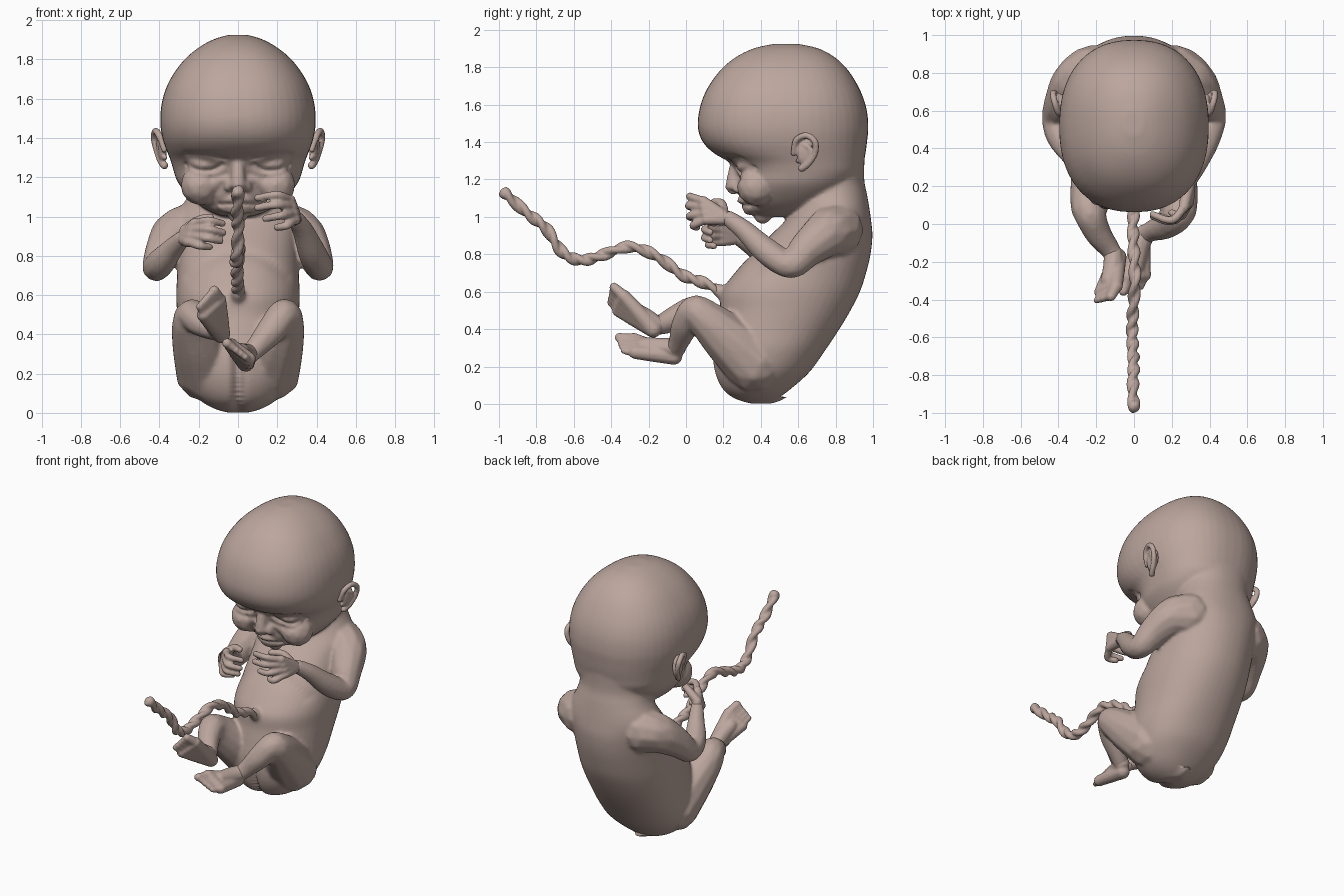
import bpy, bmesh, math
from mathutils import Vector, Matrix

skin = bpy.data.materials.new("skin")
skin.diffuse_color = (0.50, 0.38, 0.34, 1)


def dense(pts, n=6):
    """Catmull-Rom interpolation of tuples of any length."""
    p = [pts[0]] + list(pts) + [pts[-1]]
    out = []
    for i in range(1, len(p) - 2):
        for k in range(n):
            t = k / n
            out.append(tuple(0.5 * (2 * b + (c - a) * t + (2 * a - 5 * b + 4 * c - d) * t * t
                                    + (3 * b - a - 3 * c + d) * t ** 3)
                             for a, b, c, d in zip(*p[i - 1:i + 3])))
    return out + [tuple(pts[-1])]


def loft(bm, rows, e=2.3, seg=48):
    """Stack of rounded slices given as (z, front y, back y, half width)."""
    rings = []
    for z, yf, yb, w in dense(rows, 5):
        ring = []
        for k in range(seg):
            t = 2 * math.pi * k / seg
            c, s = math.cos(t), math.sin(t)
            x = w * math.copysign(abs(c) ** (2 / e), c)
            y = (yf + yb) / 2 + (yb - yf) / 2 * math.copysign(abs(s) ** (2 / e), s)
            ring.append(bm.verts.new((x, y, z)))
        rings.append(ring)
    for a, b in zip(rings, rings[1:]):
        for k in range(seg):
            j = (k + 1) % seg
            bm.faces.new((a[k], a[j], b[j], b[k]))
    bm.faces.new(rings[0][::-1])
    bm.faces.new(rings[-1])


def ball(bm, x, y, z, r, scale=(1, 1, 1)):
    m = Matrix.Translation((x, y, z)) @ Matrix.Diagonal((*scale, 1))
    bmesh.ops.create_icosphere(bm, subdivisions=2, radius=r, matrix=m)


def limb(bm, pts, n=7):
    """Soft tube of overlapping balls along (x, y, z, radius) points."""
    for p in dense(pts, n):
        ball(bm, *p)


def both(pts):
    return [pts, [(-p[0], *p[1:]) for p in pts]]


def fuse(name, bm, voxel, smooth):
    """Merge the overlapping pieces into one smooth skin."""
    me = bpy.data.meshes.new(name)
    bm.to_mesh(me)
    bm.free()
    ob = bpy.data.objects.new(name, me)
    bpy.context.collection.objects.link(ob)
    m = ob.modifiers.new("fuse", 'REMESH')
    m.mode, m.voxel_size = 'VOXEL', voxel
    s = ob.modifiers.new("soften", 'SMOOTH')
    s.factor, s.iterations = 0.5, smooth
    dg = bpy.context.evaluated_depsgraph_get()
    new = bpy.data.meshes.new_from_object(ob.evaluated_get(dg))
    ob.modifiers.clear()
    ob.data = new
    new.materials.clear()
    new.materials.append(skin)
    new.polygons.foreach_set("use_smooth", [True] * len(new.polygons))
    return ob


def crease(ob, pts, depth, r):
    """Press a soft line (x, z) into the front of the body."""
    line = dense(pts, 6)
    lo = [min(p[i] for p in line) - 3 * r for i in (0, 1)]
    hi = [max(p[i] for p in line) + 3 * r for i in (0, 1)]
    for v in ob.data.vertices:
        x, y, z = v.co
        if 0.05 < y < 0.5 and lo[0] < x < hi[0] and lo[1] < z < hi[1]:
            d2 = min((x - a) ** 2 + (z - b) ** 2 for a, b in line)
            v.co.y += depth * math.exp(-d2 / (r * r))


# head, neck and torso
bm = bmesh.new()
loft(bm, [(1.0, .42, .60, .07), (1.02, .36, .68, .13), (1.06, .325, .76, .20), (1.12, .29, .84, .265),
          (1.18, .275, .90, .31), (1.24, .27, .94, .33), (1.29, .235, .95, .345), (1.34, .15, .96, .365),
          (1.40, .09, .968, .385), (1.48, .063, .975, .396), (1.58, .073, .965, .388),
          (1.68, .11, .93, .355), (1.78, .18, .87, .29), (1.85, .26, .80, .215),
          (1.90, .36, .71, .13), (1.925, .47, .60, .05)])
loft(bm, [(.002, .33, .43, .06), (.03, .25, .49, .14), (.08, .19, .56, .21), (.17, .15, .66, .27),
          (.28, .14, .74, .30), (.40, .16, .82, .305), (.50, .18, .88, .31), (.60, .19, .93, .315),
          (.70, .26, .963, .31), (.80, .35, .987, .305), (.90, .45, .997, .305), (.98, .53, .99, .31),
          (1.05, .58, .98, .285), (1.12, .60, .968, .25), (1.2, .58, .953, .235), (1.32, .58, .955, .25)],
     e=2.15)

# face: nose, lips, chin, cheeks, eyelids
limb(bm, [(0, .275, 1.30, .035), (0, .255, 1.22, .036), (0, .25, 1.16, .042)])
limb(bm, [(-.09, .36, 1.065, .025), (0, .305, 1.085, .034), (.09, .36, 1.065, .025)])
limb(bm, [(-.07, .36, 1.045, .025), (0, .335, 1.04, .032), (.07, .36, 1.045, .025)])
ball(bm, 0, .41, 1.01, .05)
for s in (-1, 1):
    ball(bm, s * .043, .275, 1.155, .032)
    ball(bm, s * .19, .375, 1.16, .105)
    ball(bm, s * .165, .345, 1.265, .085, (1.1, .9, .8))

# arms
shoulder = [(.22, .80, .93, .15), (.31, .75, .91, .128), (.375, .65, .83, .10), (.415, .56, .745, .075)]
arm_l = shoulder + [(.38, .44, .81, .074), (.33, .31, .93, .056), (.29, .23, .99, .045)]
arm_r = both(shoulder)[1] + [(-.39, .46, .77, .074), (-.33, .36, .84, .056), (-.28, .28, .89, .044)]
# legs
thigh = [(.16, .36, .22, .165), (.20, .23, .34, .14), (.235, .11, .45, .105), (.23, .045, .495, .085)]
leg_l = thigh + [(.17, -.005, .42, .076), (.10, -.035, .34, .058), (.05, -.06, .29, .05)]
leg_r = both(thigh)[1] + [(-.19, -.05, .46, .072), (-.13, -.13, .425, .056), (-.10, -.18, .42, .05)]
for part in (arm_l, arm_r, leg_l, leg_r):
    limb(bm, part)
# navel root
limb(bm, [(0, .24, .57, .055), (0, .17, .61, .035)])
body = fuse("body", bm, 0.0105, 8)

# eyelid slits, brow folds, mouth, nostrils, ribs and cleft
for s in (-1, 1):
    crease(body, [(s * .08, 1.265), (s * .13, 1.238), (s * .20, 1.238), (s * .26, 1.265)], .018, .012)
    crease(body, [(s * .07, 1.295), (s * .15, 1.315), (s * .26, 1.32)], .014, .014)
    crease(body, [(s * .06, 1.215), (s * .14, 1.195), (s * .22, 1.205)], .008, .014)
    crease(body, [(s * .075, 1.16), (s * .115, 1.11), (s * .12, 1.06)], .012, .018)
    crease(body, [(s * .02, 1.135), (s * .03, 1.135)], .02, .012)
    crease(body, [(s * .02, .82), (s * .14, .78), (s * .25, .70)], .012, .03)
crease(body, [(-.09, 1.062), (0, 1.065), (.09, 1.062)], .02, .011)
crease(body, [(0, .02), (0, .15), (0, .27)], .04, .03)
body.data.update()


def digits(bm, root, first, last, bends, tips, r_palm, r):
    """Palm or sole fanning out from the root, ending in fingers or toes."""
    a, b, n = Vector(first), Vector(last), len(tips)
    for i, (bend, tip) in enumerate(zip(bends, tips)):
        k = a.lerp(b, i / (n - 1))
        limb(bm, [(*root, r_palm * 1.1), (*Vector(root).lerp(k, .5), r_palm), (*k, r_palm * .85)], 6)
        rr = r[i] if isinstance(r, list) else r
        limb(bm, [(*k, rr * 1.1), (*bend, rr), (*tip, rr * .9)], 6)


# hands
bm = bmesh.new()
digits(bm, (.29, .22, .99), (.265, .09, 1.085), (.29, .11, .985),
       [(.20, .02, 1.11), (.20, .015, 1.06), (.22, .02, 1.005), (.25, .04, .955)],
       [(.10, .05, 1.095), (.10, .04, 1.045), (.14, .04, .99), (.20, .06, .945)], .034, .022)
limb(bm, [(.27, .20, 1.02, .03), (.21, .19, 1.07, .026), (.15, .15, 1.08, .021)])
digits(bm, (-.28, .28, .89), (-.22, .19, .965), (-.25, .19, .87),
       [(-.15, .12, .98), (-.15, .10, .935), (-.16, .10, .89), (-.20, .12, .852)],
       [(-.08, .15, .965), (-.075, .13, .918), (-.09, .13, .875), (-.145, .15, .845)], .034, .021)
limb(bm, [(-.27, .26, .93, .03), (-.20, .25, .98, .026), (-.14, .22, .995, .021)])
fuse("hands", bm, 0.008, 3)


# feet
def foot(bm, heel, first, last, ahead, up):
    a, b, f, u = Vector(first), Vector(last), Vector(ahead), Vector(up)
    ks = [a.lerp(b, i / 4) for i in range(5)]
    digits(bm, heel, a, b, [k + f * .6 + u * .3 for k in ks],
           [k + f * (1.1 - .05 * i) + u for i, k in enumerate(ks)],
           .043, [.029, .023, .022, .021, .019])


bm = bmesh.new()
foot(bm, (.04, -.065, .255), (-.035, -.28, .345), (.055, -.27, .275), (-.01, -.06, 0), (-.01, -.01, .01))
limb(bm, [(.06, -.05, .30, .052), (.03, -.12, .30, .055), (.01, -.22, .31, .048)])
foot(bm, (-.085, -.175, .40), (-.095, -.33, .575), (-.175, -.36, .50), (-.015, -.04, .035), (-.01, -.01, .01))
limb(bm, [(-.11, -.16, .42, .052), (-.11, -.22, .46, .055), (-.13, -.30, .51, .048)])
fuse("feet", bm, 0.008, 3)

# ears: rim, inner fold, bowl and lobe
bm = bmesh.new()
for s in (-1, 1):
    rim = [(.375, .575, 1.34, .016), (.40, .59, 1.41, .018), (.42, .645, 1.435, .018),
           (.428, .69, 1.40, .018), (.415, .69, 1.34, .017), (.395, .655, 1.285, .018),
           (.375, .62, 1.26, .021)]
    fold = [(.395, .625, 1.39, .012), (.408, .66, 1.365, .013), (.392, .645, 1.31, .013),
            (.372, .60, 1.30, .014)]
    for pts in (rim, fold):
        limb(bm, [(s * p[0], *p[1:]) for p in pts], 6)
    ball(bm, s * .385, .64, 1.35, .08, (.3, .65, 1))
fuse("ears", bm, 0.007, 3)

# umbilical cord: two strands twisted round a curved path
path = dense([(0, .24, .575), (0, .10, .645), (-.005, -.02, .69), (0, -.15, .785), (.005, -.30, .84),
              (-.005, -.45, .795), (-.01, -.56, .768), (-.005, -.66, .81), (0, -.75, .94),
              (-.005, -.85, 1.02), (0, -.972, 1.13)], 10)
bm = bmesh.new()
for phase in (0, math.pi):
    strand = []
    for i, p in enumerate(path):
        q0, q1 = Vector(path[max(i - 1, 0)]), Vector(path[min(i + 1, len(path) - 1)])
        side = Vector((1, 0, 0))
        nor = (q1 - q0).normalized().cross(side)
        t = i * .42 + phase
        c = Vector(p) + (side * math.cos(t) + nor * math.sin(t)) * .015
        strand.append((*c, .021))
    limb(bm, strand, 2)
ball(bm, 0, -.965, 1.125, .034)
fuse("umbilical_cord", bm, 0.008, 2)
